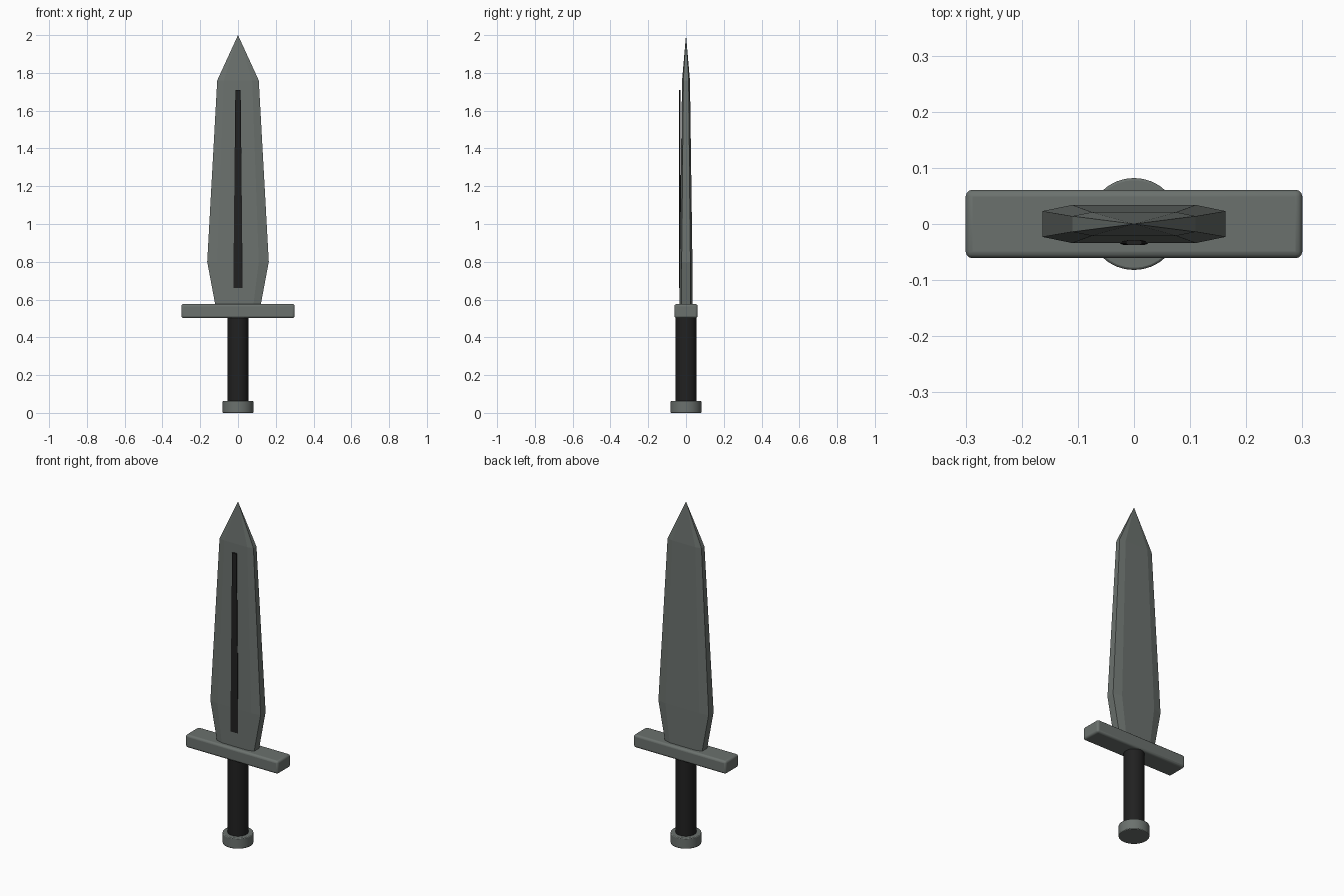
import bpy, bmesh, math

if "Cube" in bpy.data.objects:
    bpy.data.objects.remove(bpy.data.objects["Cube"])


def material(name, col):
    m = bpy.data.materials.new(name)
    m.diffuse_color = (*col, 1)
    m.use_nodes = True
    m.node_tree.nodes["Principled BSDF"].inputs["Base Color"].default_value = m.diffuse_color
    return m


STEEL = material("grey steel", (0.147, 0.166, 0.155))
BLACK = material("black", (0.015, 0.015, 0.015))


def finish(name, bm, mat):
    bmesh.ops.recalc_face_normals(bm, faces=bm.faces)
    me = bpy.data.meshes.new(name)
    bm.to_mesh(me)
    bm.free()
    ob = bpy.data.objects.new(name, me)
    bpy.context.collection.objects.link(ob)
    me.materials.append(mat)
    return ob


def loft(name, sections, mat, tip=None, yc=0):
    """Eight-sided sections (z, edge x, edge y, face x, face y) joined up."""
    bm = bmesh.new()
    rings = []
    for z, ex, ey, fx, fy in sections:
        q = [(ex, ey), (fx, fy), (-fx, fy), (-ex, ey),
             (-ex, -ey), (-fx, -fy), (fx, -fy), (ex, -ey)]
        rings.append([bm.verts.new((x, y + yc, z)) for x, y in q])
    for a, b in zip(rings, rings[1:]):
        for i in range(8):
            j = (i + 1) % 8
            bm.faces.new((a[i], a[j], b[j], b[i]))
    bm.faces.new(rings[0])
    if tip:
        t = bm.verts.new(tip)
        for i in range(8):
            bm.faces.new((rings[-1][i], rings[-1][(i + 1) % 8], t))
    else:
        bm.faces.new(rings[-1])
    return finish(name, bm, mat)


def cylinder(name, r, z0, z1, mat, bevel=0):
    bpy.ops.mesh.primitive_cylinder_add(vertices=32, radius=r, depth=z1 - z0,
                                        location=(0, 0, (z0 + z1) / 2))
    ob = bpy.context.object
    ob.name = name
    ob.data.materials.append(mat)
    if bevel:
        b = ob.modifiers.new("bevel", 'BEVEL')
        b.width, b.segments = bevel, 2
    bpy.ops.object.shade_smooth_by_angle(angle=math.radians(35))
    return ob


# Blade: flat faces, bevelled sides, pointed tip
loft("blade", [(0.56, 0.118, 0.023, 0.08, 0.034),
               (0.80, 0.163, 0.023, 0.11, 0.034),
               (1.76, 0.11, 0.014, 0.075, 0.021)], STEEL, tip=(0, 0, 2))

# Dark tapered strip on the front face only
loft("blade_strip", [(0.66, 0.025, 0.002, 0.018, 0.0045),
                     (1.71, 0.014, 0.002, 0.010, 0.0045)], BLACK, yc=-0.033)

# Guard with rounded edges
bpy.ops.mesh.primitive_cube_add(size=1, location=(0, 0, 0.539))
guard = bpy.context.object
guard.name = "guard"
guard.scale = (0.6, 0.122, 0.075)
bpy.ops.object.transform_apply(location=False, rotation=False, scale=True)
guard.data.materials.append(STEEL)
bev = guard.modifiers.new("bevel", 'BEVEL')
bev.width, bev.segments = 0.012, 3
bpy.ops.object.shade_smooth_by_angle(angle=math.radians(35))

# Grip and pommel
cylinder("grip", 0.055, 0.05, 0.51, BLACK)
cylinder("pommel", 0.082, 0, 0.062, STEEL, 0.004)
